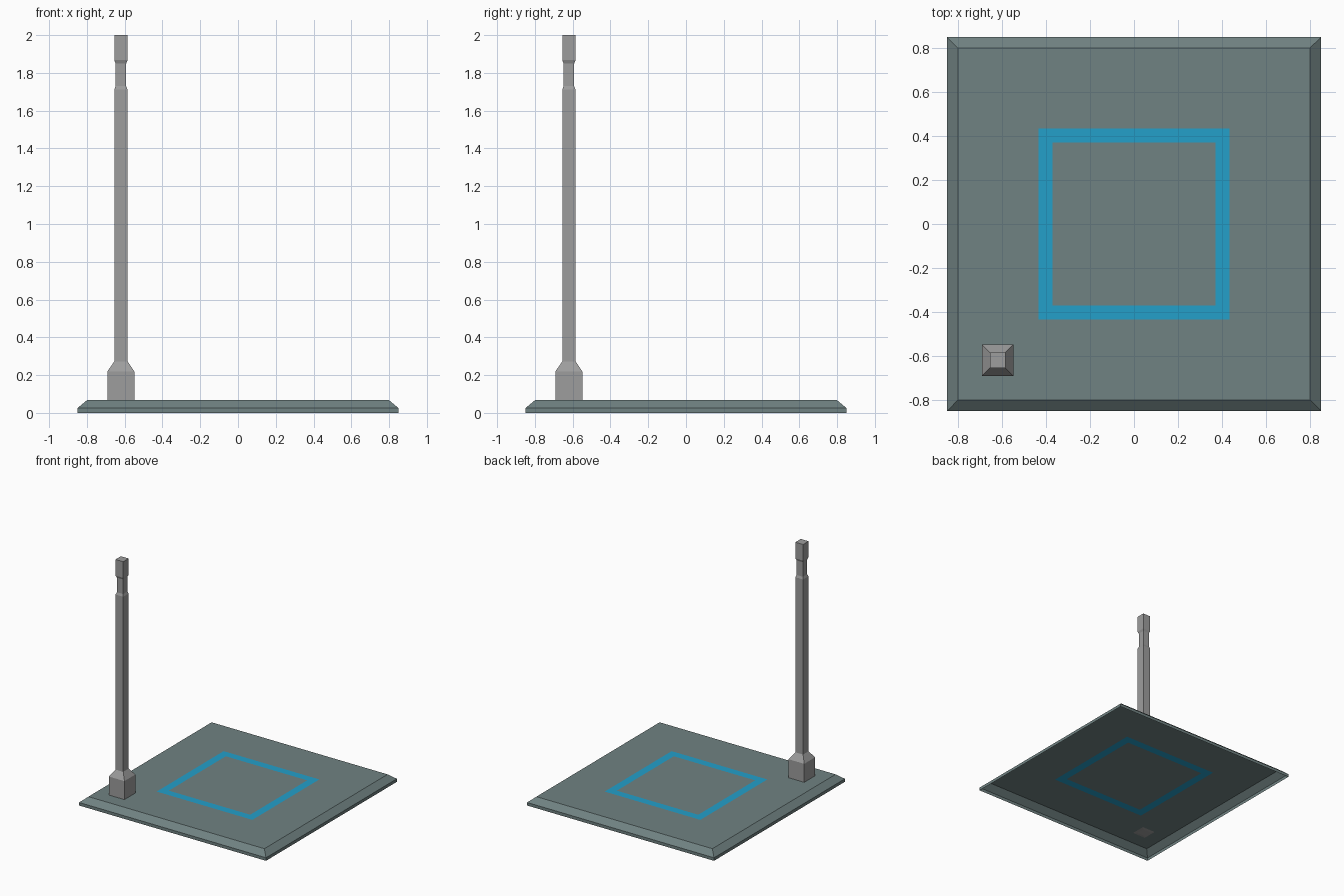
import bpy, bmesh

if "Cube" in bpy.data.objects:
    bpy.data.objects.remove(bpy.data.objects["Cube"])


def material(name, srgb):
    lin = [((c / 255 + 0.055) / 1.055) ** 2.4 for c in srgb]
    m = bpy.data.materials.new(name)
    m.diffuse_color = (*lin, 1)
    m.use_nodes = True
    m.node_tree.nodes["Principled BSDF"].inputs["Base Color"].default_value = m.diffuse_color
    return m


def square_ring(bm, half, z, cx=0, cy=0):
    return [bm.verts.new((cx + sx * half, cy + sy * half, z))
            for sx, sy in ((-1, -1), (1, -1), (1, 1), (-1, 1))]


def square_loft(name, profile, mats, cx=0, cy=0, cap_start=True, band_mat=None):
    """Stack square rings (half width, height) and bridge them."""
    bm = bmesh.new()
    rings = [square_ring(bm, h, z, cx, cy) for h, z in profile]
    for k, (a, b) in enumerate(zip(rings, rings[1:])):
        for i in range(4):
            j = (i + 1) % 4
            f = bm.faces.new((a[i], a[j], b[j], b[i]))
            f.material_index = 1 if k == band_mat else 0
    bm.faces.new(rings[-1])
    if cap_start:
        bm.faces.new(rings[0][::-1])
    mesh = bpy.data.meshes.new(name)
    bm.to_mesh(mesh)
    bm.free()
    ob = bpy.data.objects.new(name, mesh)
    bpy.context.collection.objects.link(ob)
    for m in mats:
        mesh.materials.append(m)
    return ob


slate = material("slate_grey_green", (112, 130, 130))
blue = material("bright_blue", (36, 160, 202))
steel = material("pole_grey", (157, 157, 157))

# Platform: open-bottomed shell, bevelled rim, blue square band cut into the top
square_loft("platform",
            [(0.85, 0), (0.85, 0.025), (0.80, 0.067), (0.435, 0.067), (0.37, 0.067)],
            [slate, blue], cap_start=False, band_mat=3)

# Corner pole: small foot under the deck, wide base, shaft, narrow neck, head
square_loft("corner_pole",
            [(0.035, 0.065), (0.071, 0.068), (0.071, 0.22), (0.035, 0.273),
             (0.035, 1.712), (0.028, 1.73), (0.028, 1.85), (0.035, 1.867),
             (0.035, 2.0)],
            [steel], cx=-0.62, cy=-0.62)
